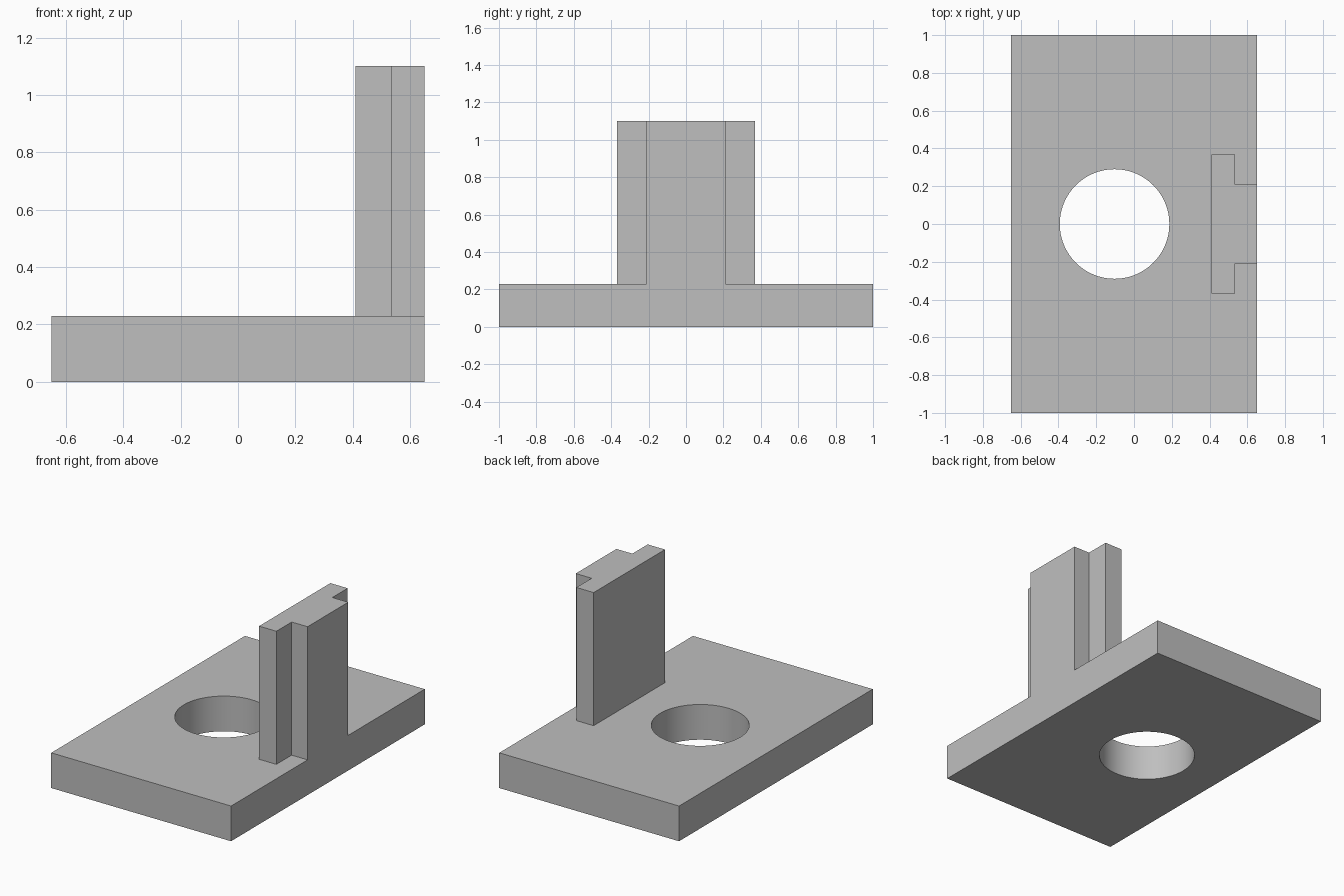
import bpy
import bmesh
from math import radians

cube = bpy.data.objects.get("Cube")
if cube:
    bpy.data.objects.remove(cube, do_unlink=True)

grey = bpy.data.materials.new("plain grey")
grey.use_nodes = True
colour = (0.52, 0.52, 0.52, 1)
grey.diffuse_color = colour
grey.node_tree.nodes["Principled BSDF"].inputs["Base Color"].default_value = colour


def extrude_outline(name, outline, bottom, top):
    """Solid prism from an outline seen from above."""
    bm = bmesh.new()
    face = bm.faces.new([bm.verts.new((x, y, bottom)) for x, y in outline])
    result = bmesh.ops.extrude_face_region(bm, geom=[face])
    raised = [v for v in result["geom"] if isinstance(v, bmesh.types.BMVert)]
    bmesh.ops.translate(bm, verts=raised, vec=(0, 0, top - bottom))
    bmesh.ops.recalc_face_normals(bm, faces=bm.faces)
    mesh = bpy.data.meshes.new(name)
    bm.to_mesh(mesh)
    bm.free()
    mesh.materials.append(grey)
    obj = bpy.data.objects.new(name, mesh)
    bpy.context.collection.objects.link(obj)
    return obj


def combine(target, tool, operation):
    """Apply a boolean and remove the tool object."""
    mod = target.modifiers.new(operation.lower(), "BOOLEAN")
    mod.object = tool
    mod.operation = operation
    mod.solver = "EXACT"
    bpy.context.view_layer.objects.active = target
    bpy.ops.object.modifier_apply(modifier=mod.name)
    bpy.data.objects.remove(tool, do_unlink=True)


# Base plate
side, thickness, height = 0.65, 0.23, 1.10
bracket = extrude_outline("base_with_upright",
                          [(-side, -1), (side, -1), (side, 1), (-side, 1)],
                          0, thickness)

# Round through hole
bpy.ops.mesh.primitive_cylinder_add(vertices=96, radius=0.29, depth=1,
                                    location=(-0.103, 0, 0))
hole = bpy.context.object
hole.name = "hole_cutter"
hole.hide_render = True
hole.data.materials.append(grey)
combine(bracket, hole, "DIFFERENCE")

# T-shaped upright: wide flange inside, narrow web flush with the plate edge
half = [(0.41, 0.368), (0.535, 0.368), (0.535, 0.21), (side, 0.21)]
outline = half + [(x, -y) for x, y in reversed(half)]
upright = extrude_outline("upright", outline, thickness / 2, height)
combine(bracket, upright, "UNION")

# Smooth hole wall, sharp edges elsewhere
bpy.ops.object.select_all(action="DESELECT")
bracket.select_set(True)
bpy.context.view_layer.objects.active = bracket
bpy.ops.object.shade_smooth_by_angle(angle=radians(30))
